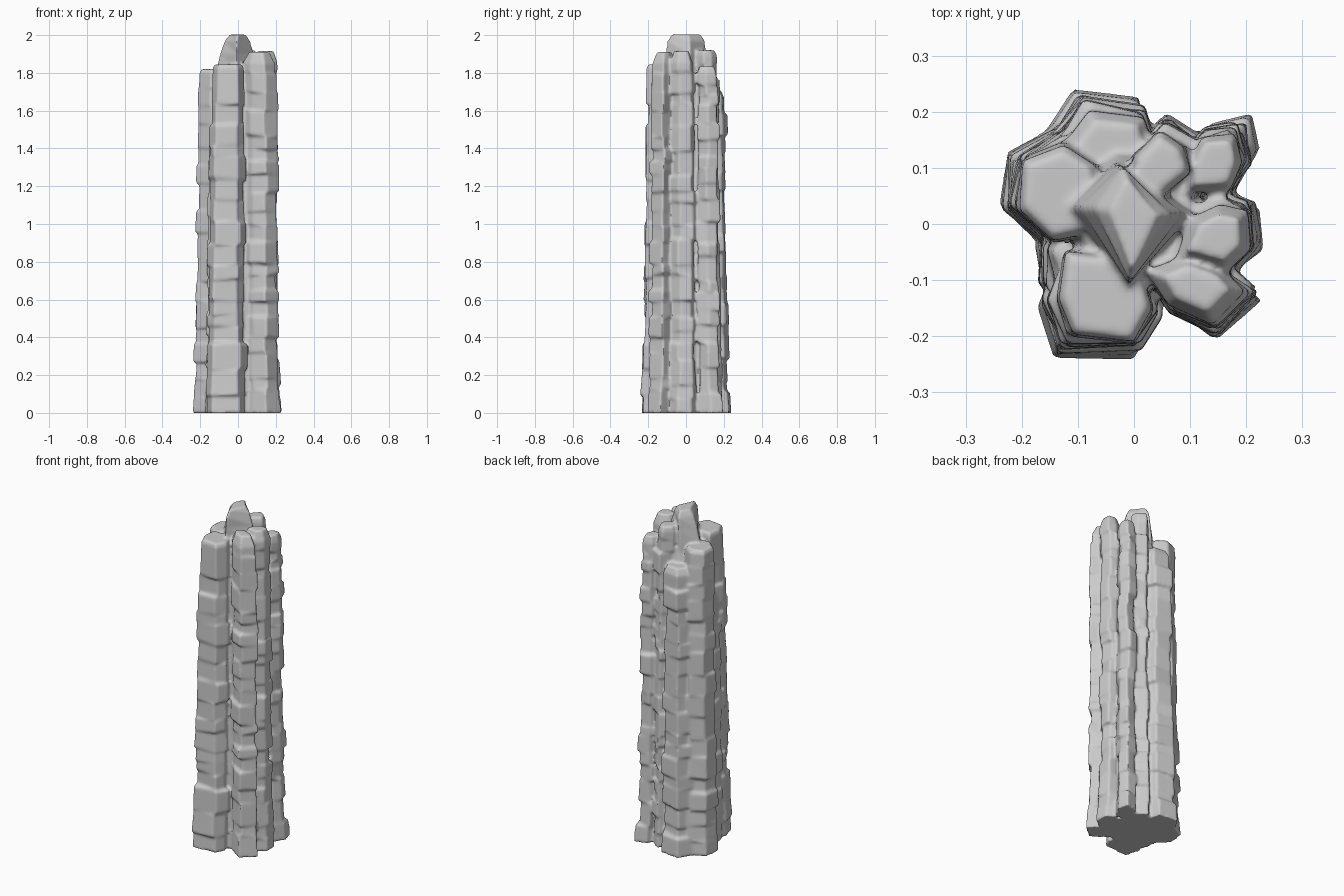
import bpy, bmesh, random
from math import cos, sin, pi
from mathutils import Vector

if "Cube" in bpy.data.objects:
    bpy.data.objects.remove(bpy.data.objects["Cube"])

random.seed(11)

# Each rock column: top height, cap depth, cap scale, upper cross-section
COLUMNS = [
    (1.845, .02, .85, [(-.145, -.13), (-.12, -.204), (0, -.204), (.033, -.15), (0, -.06), (-.12, -.05)]),
    (1.82, .02, .82, [(-.205, .03), (-.197, .11), (-.13, .15), (-.06, .1), (-.07, -.02), (-.14, -.03)]),
    (1.71, .04, .75, [(-.14, .13), (-.09, .207), (.01, .188), (.03, .12), (-.02, .06), (-.1, .08)]),
    (1.92, .03, .8, [(0, .12), (.052, .172), (.1, .14), (.1, .09), (.05, .04), (0, .06)]),
    (1.835, .04, .75, [(.105, .13), (.12, .157), (.175, .163), (.193, .11), (.165, .065), (.09, .06)]),
    (1.915, .06, .65, [(.09, .02), (.15, .045), (.193, .03), (.2, -.035), (.16, -.075), (.08, -.06)]),
    (1.91, .06, .65, [(.02, -.08), (.1, -.05), (.165, -.085), (.203, -.12), (.14, -.18), (.07, -.145)]),
    (1.5, .05, .7, [(-.15, -.04), (-.15, -.1), (-.1, -.13), (-.05, -.05), (-.1, 0)]),
]
CORE = [(-.03, .11), (.1, .02), (-.01, -.11), (-.11, .03)]


def ring(bm, pts, z, scale=1.0, jitter=None, tilt=(0, 0)):
    c = sum((Vector(p) for p in pts), Vector((0, 0))) / len(pts)
    flare = 1 + 0.09 * (1 - z / 2) + 0.05 * max(0, 1 - z / 0.25)
    out = []
    for i, p in enumerate(pts):
        d = Vector(p) - c
        q = (c + d * scale + (jitter[i] if jitter else Vector((0, 0)))) * flare
        out.append(bm.verts.new((q.x, q.y, max(0, z + d.x * tilt[0] + d.y * tilt[1]))))
    return out


def loft(bm, rings):
    n = len(rings[0])
    for a, b in zip(rings, rings[1:]):
        for i in range(n):
            j = (i + 1) % n
            bm.faces.new((a[i], a[j], b[j], b[i]))
    bm.faces.new(rings[0][::-1])
    bm.faces.new(rings[-1])


bm = bmesh.new()

# Outer columns: stacked weathered blocks with shifted corners
for top, cap, cap_scale, pts in COLUMNS:
    rings, z = [], 0.0
    while z < top:
        h = random.uniform(0.05, 0.14)
        end = top if z + h > top - 0.07 else z + h
        last = end == top
        s = 1.0 if last else random.uniform(0.95, 1.08)
        slide = Vector((random.uniform(-.004, .004), random.uniform(-.004, .004)))
        jit = [slide + Vector((random.uniform(-.008, .008), random.uniform(-.008, .008))) for _ in pts]
        tilt = (0, 0) if z == 0 else (random.uniform(-.12, .12), random.uniform(-.12, .12))
        rings.append(ring(bm, pts, z + (0.005 if z else 0), s, jit, tilt))
        rings.append(ring(bm, pts, end - (cap if last else 0.006), s * random.uniform(.95, 1.0), jit))
        if last:
            rings.append(ring(bm, pts, top, cap_scale, jit))
        z = end
    loft(bm, rings)

# Inner body: closes the gaps behind the grooves
body = [(.005 + .122 * cos(k * pi / 5), .005 + .122 * sin(k * pi / 5)) for k in range(10)]
loft(bm, [ring(bm, body, z, s) for z, s in ((0, 1.1), (1.0, 1.05), (1.72, 1.0), (1.8, .85))])

# Core column: four-sided, narrowing in width to a wedge-like summit
core_rings = []
for z, sx, sy in ((0, 1.1, 1.1), (1.7, 1.1, 1.05), (1.82, 1.05, 1.0), (1.9, .88, .97),
                  (1.97, .65, .93), (2.003, .4, .75)):
    core_rings.append([bm.verts.new((x * sx, y * sy, z)) for x, y in CORE])
loft(bm, core_rings)

bmesh.ops.recalc_face_normals(bm, faces=bm.faces)
mesh = bpy.data.meshes.new("rock_pillar")
bm.to_mesh(mesh)
bm.free()
pillar = bpy.data.objects.new("rock_pillar", mesh)
bpy.context.collection.objects.link(pillar)

# Fuse the columns into one skin and soften the worn edges
fuse = pillar.modifiers.new("fuse", 'REMESH')
fuse.mode = 'VOXEL'
fuse.voxel_size = 0.008
fuse.use_smooth_shade = True
worn = pillar.modifiers.new("worn", 'SMOOTH')
worn.factor = 0.5
worn.iterations = 2
